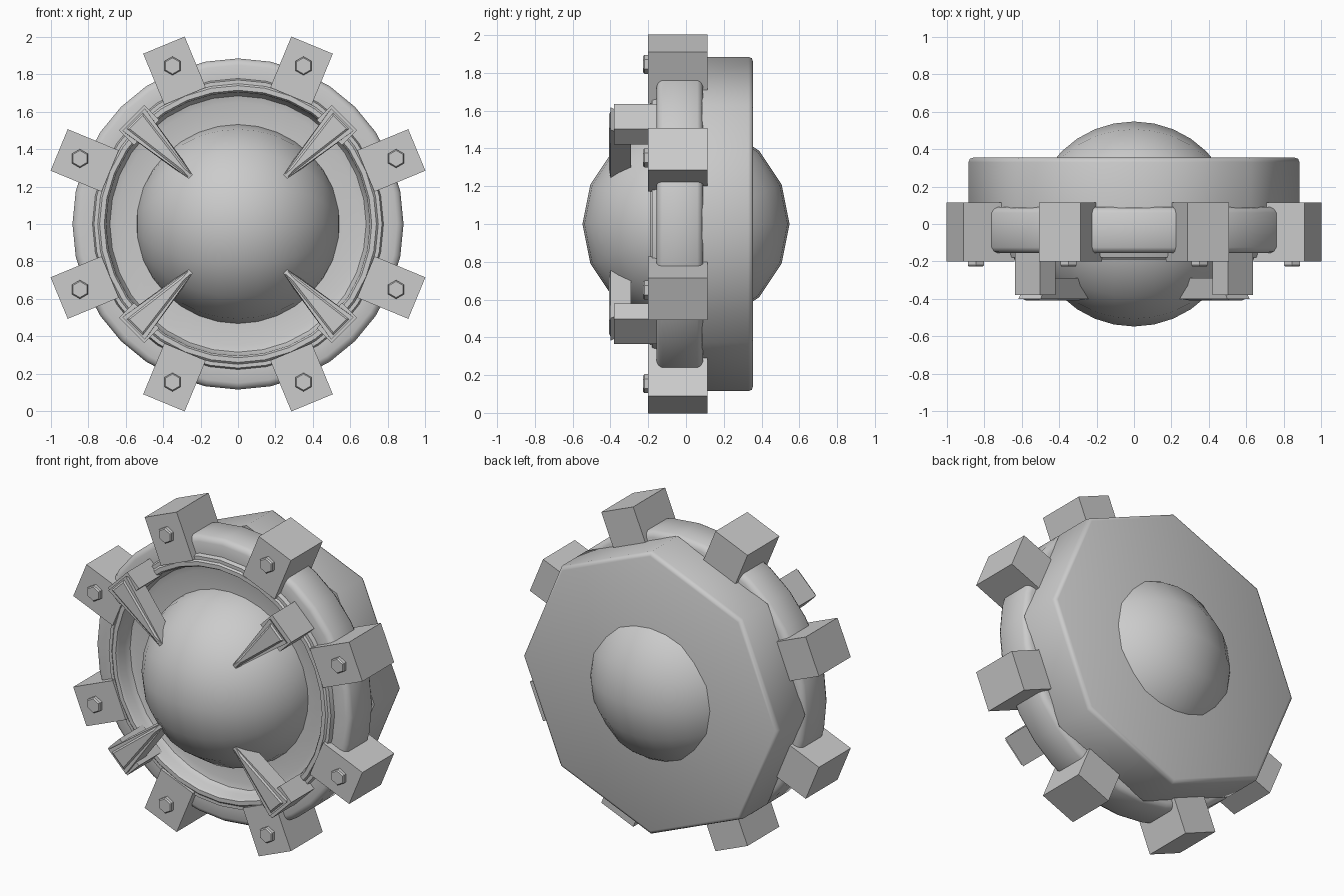
import bpy, bmesh, math
from mathutils import Matrix, Vector

old = bpy.data.objects.get("Cube")
if old:
    bpy.data.objects.remove(old)

grey = bpy.data.materials.new("plain_grey")
grey.use_nodes = True
grey.diffuse_color = (0.6, 0.6, 0.6, 1)
grey.node_tree.nodes["Principled BSDF"].inputs["Base Color"].default_value = (0.6, 0.6, 0.6, 1)

CENTRE = Vector((0, 0, 1))


def finish(name, bm, smooth=None):
    """Turn a bmesh into an object sitting around the hub centre."""
    bmesh.ops.recalc_face_normals(bm, faces=bm.faces[:])
    mesh = bpy.data.meshes.new(name)
    bm.to_mesh(mesh)
    bm.free()
    ob = bpy.data.objects.new(name, mesh)
    bpy.context.collection.objects.link(ob)
    ob.location = CENTRE
    mesh.materials.append(grey)
    if smooth:
        bpy.ops.object.select_all(action='DESELECT')
        ob.select_set(True)
        bpy.context.view_layer.objects.active = ob
        bpy.ops.object.shade_smooth_by_angle(angle=math.radians(smooth))


def polar(r, a, y):
    return Vector((r * math.cos(a), y, r * math.sin(a)))


def loft(bm, rings, cap=True):
    """Skin a list of equal-length closed point rings."""
    rows = [[bm.verts.new(p) for p in ring] for ring in rings]
    n = len(rows[0])
    for lo, hi in zip(rows, rows[1:]):
        for i in range(n):
            j = (i + 1) % n
            bm.faces.new((lo[i], lo[j], hi[j], hi[i]))
    if cap:
        bm.faces.new(rows[0])
        bm.faces.new(rows[-1])


def lathe(bm, profile, sides, cap=True):
    """Spin (radius, y) points around the hub axis."""
    loft(bm, [[polar(r, math.tau * i / sides, y) for i in range(sides)]
              for r, y in profile], cap)


def radial_block(bm, angle, front, back, y0, y1):
    """Block from (inner r, outer r, inner half width, outer half width) outlines."""
    turn = Matrix.Rotation(-angle, 4, 'Y')

    def outline(shape, y):
        r0, r1, w0, w1 = shape
        pts = ((r0, -w0), (r1, -w1), (r1, w1), (r0, w0))
        return [turn @ Vector((r, y, w)) for r, w in pts]
    loft(bm, [outline(front, y0), outline(back, y1)])


# Central ball, poles on the x axis
bm = bmesh.new()
bmesh.ops.create_uvsphere(bm, u_segments=16, v_segments=16, radius=0.548,
                          matrix=Matrix.Rotation(math.pi / 2, 4, 'Y'))
finish("central_ball", bm, 60)

# Eight-sided back plate with a softened rear edge
bm = bmesh.new()
lathe(bm, [(0.885, 0.085), (0.885, 0.33), (0.878, 0.348), (0.86, 0.355)], 8)
finish("back_plate", bm, 50)

# Rounded outer ring with a raised inner lip and a shallow recessed floor
profile = [(0.50, -0.08), (0.65, -0.08), (0.685, -0.09), (0.702, -0.12), (0.705, -0.175),
           (0.715, -0.19), (0.74, -0.19), (0.75, -0.18), (0.77, -0.18), (0.778, -0.155),
           (0.85, -0.155), (0.872, -0.146), (0.885, -0.125), (0.885, 0.06),
           (0.872, 0.08), (0.85, 0.09), (0.70, 0.09)]
bm = bmesh.new()
lathe(bm, profile, 32, cap=False)
finish("retaining_ring", bm, 40)

# Eight clamps around the ring, each with a hexagonal bolt
for k in range(8):
    a = math.pi / 8 + k * math.pi / 4
    bm = bmesh.new()
    box = (0.74, 1.035, 0.12, 0.12)
    radial_block(bm, a, box, box, -0.2, 0.115)
    finish(f"clamp_{k + 1}", bm)
    bm = bmesh.new()
    spot = polar(0.915, a, 0)
    hexagon = [math.pi / 6 + i * math.pi / 3 for i in range(6)]
    loft(bm, [[spot + polar(r, h, y) for h in hexagon]
              for r, y in ((0.05, -0.19), (0.05, -0.22), (0.043, -0.228))])
    finish(f"bolt_{k + 1}", bm)

# Four claws holding the ball: post, tapered blade and ridge
for k in range(4):
    a = math.pi / 4 + k * math.pi / 2
    bm = bmesh.new()
    post = (0.69, 0.805, 0.095, 0.095)
    radial_block(bm, a, post, post, -0.38, -0.15)
    finish(f"claw_post_{k + 1}", bm)
    bm = bmesh.new()
    radial_block(bm, a, (0.35, 0.79, 0.012, 0.085), (0.46, 0.72, 0.035, 0.075), -0.4, -0.29)
    finish(f"claw_blade_{k + 1}", bm)
    bm = bmesh.new()
    radial_block(bm, a, (0.42, 0.77, 0.006, 0.05), (0.36, 0.78, 0.01, 0.06), -0.408, -0.4)
    finish(f"claw_ridge_{k + 1}", bm)
